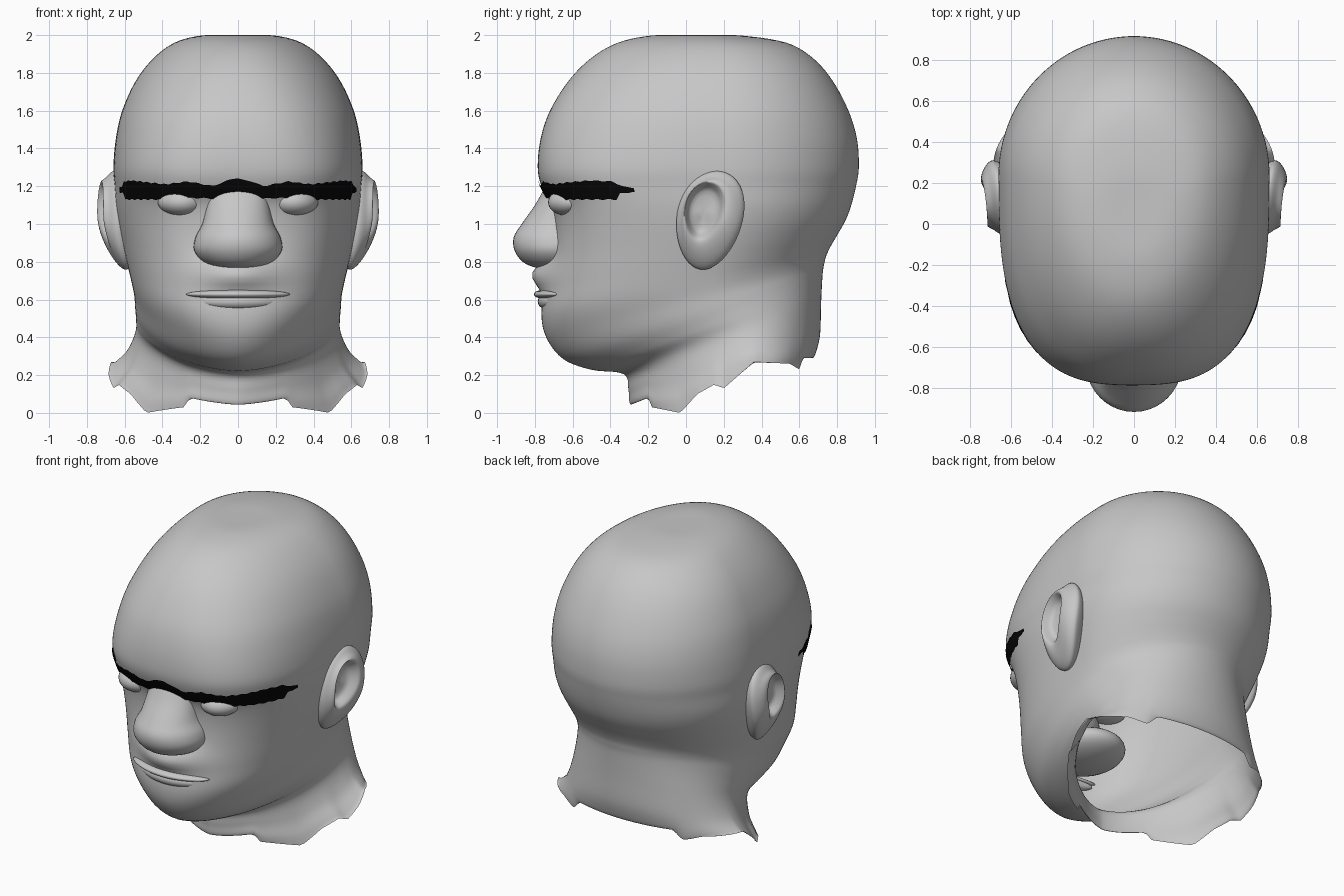
import bpy, bmesh, math

cube = bpy.data.objects.get("Cube")
if cube:
    bpy.data.objects.remove(cube, do_unlink=True)


def material(name, r, g, b):
    m = bpy.data.materials.new(name)
    m.use_nodes = True
    m.diffuse_color = (r, g, b, 1)
    m.node_tree.nodes["Principled BSDF"].inputs["Base Color"].default_value = (r, g, b, 1)
    return m


SKIN = material("grey skin", 0.57, 0.57, 0.57)
BLACK = material("brow black", 0.002, 0.002, 0.002)


def loft(name, rings, mat, cap_first=False, cap_last=False, closed=True):
    """Skin a list of equal point rings."""
    bm = bmesh.new()
    rows = [[bm.verts.new(p) for p in ring] for ring in rings]
    count = len(rows[0])
    for a, b in zip(rows, rows[1:]):
        for i in range(count if closed else count - 1):
            j = (i + 1) % count
            bm.faces.new((a[i], a[j], b[j], b[i]))
    if cap_first:
        bm.faces.new(rows[0])
    if cap_last:
        bm.faces.new(rows[-1])
    bmesh.ops.recalc_face_normals(bm, faces=bm.faces)
    mesh = bpy.data.meshes.new(name)
    bm.to_mesh(mesh)
    bm.free()
    mesh.materials.append(mat)
    mesh.shade_smooth()
    ob = bpy.data.objects.new(name, mesh)
    bpy.context.scene.collection.objects.link(ob)


def blob(name, centre, radii, bend=0.0):
    """Smooth ellipsoid whose ends curve backwards by bend."""
    bm = bmesh.new()
    bmesh.ops.create_uvsphere(bm, u_segments=32, v_segments=16, radius=1)
    for v in bm.verts:
        v.co.y = v.co.y * radii[1] + bend * v.co.x ** 2
        v.co.x *= radii[0]
        v.co.z *= radii[2]
    mesh = bpy.data.meshes.new(name)
    bm.to_mesh(mesh)
    bm.free()
    mesh.materials.append(SKIN)
    mesh.shade_smooth()
    ob = bpy.data.objects.new(name, mesh)
    ob.location = centre
    bpy.context.scene.collection.objects.link(ob)


def lerp_table(points, t):
    for (a, fa), (b, fb) in zip(points, points[1:]):
        if t <= b:
            return fa + (fb - fa) * max(0, t - a) / (b - a)
    return points[-1][1]


def catmull(rows, steps):
    out = []
    for i in range(len(rows) - 1):
        p = [rows[max(0, min(len(rows) - 1, i + k))] for k in (-1, 0, 1, 2)]
        for s in range(steps):
            t = s / steps
            out.append([b + 0.5 * t * (c - a + t * (2*a - 5*b + 4*c - d + t * (3*(b - c) + d - a)))
                        for a, b, c, d in zip(*p)])
    return out + [list(rows[-1])]


def power(v, e):
    return math.copysign(abs(v) ** e, v)


# Skull sections: height, front y, back y, half width
SKULL = [(2, -.03, .13, .05), (1.997, -.19, .3, .2), (1.96, -.36, .53, .335),
         (1.88, -.5, .67, .445), (1.76, -.62, .775, .54), (1.6, -.72, .86, .613),
         (1.45, -.77, .905, .647), (1.3, -.785, .915, .66), (1.2, -.765, .9, .655),
         (1.1, -.715, .875, .65)]
# Jaw and neck: front z, back z, front y, back y, half width, squareness, torn edge share
JAW = [(.98, 1.02, -.7, .845, .635, 2.75, 0), (.84, .94, -.71, .8, .612, 2.6, 0),
       (.68, .88, -.735, .765, .587, 2.45, 0), (.53, .83, -.765, .742, .565, 2.25, 0),
       (.4, .79, -.74, .732, .55, 2, 0), (.285, .75, -.65, .725, .545, 1.85, 0),
       (.228, .68, -.5, .72, .54, 1.75, 0), (.205, .57, -.33, .715, .543, 1.7, 0),
       (.16, .47, -.305, .71, .59, 1.6, .3), (.1, .39, -.3, .69, .65, 1.55, .65),
       (.04, .3, -.29, .67, .685, 1.5, 1)]
EDGE = [(-.3, .04), (-.2, .08), (-.18, .03), (-.03, 0), (.06, .1), (.15, .15), (.2, .13),
        (.28, .2), (.36, .27), (.55, .26), (.6, .23), (.62, .29), (.7, .29)]


def skull_row(z, yf, yb, w):
    return (z, z, yf, yb, w, 2.85 - 1.2 * max(0, z - 1.3), 0)


def section(row, a, grow=0.0):
    """Point at angle a on one head section."""
    zf, zb, yf, yb, w, n, torn = row
    yc = yf + 0.6 * (yb - yf)
    if math.sin(a) > 0:
        n, depth = 2, yb - yc
    else:
        depth = yc - yf
    x = (w + grow) * power(math.cos(a), 2 / n)
    y = yc + (depth + grow) * power(math.sin(a), 2 / n)
    z = zf + (zb - zf) * (y - yf) / (yb - yf)
    z += torn * (lerp_table(EDGE, y) - z)
    # Muzzle swelling between nose and lips
    if y < -.4:
        y -= .09 * math.exp(-(x / .19) ** 2 - ((z - .735) / .085) ** 2)
    return (x, y, z)


# Head and neck, an open shell with a torn lower edge
rows = catmull([skull_row(*r) for r in SKULL] + JAW, 5)
SEG = 160
loft("head_and_neck", [[section(r, math.tau * i / SEG) for i in range(SEG)] for r in rows],
     SKIN, cap_first=True)

# Brow band, a thin strip following the forehead
TOP = [(0, 1.24), (.06, 1.23), (.13, 1.2), (.26, 1.225), (.38, 1.21), (.55, 1.23),
       (.592, 1.225), (.608, 1.195), (.65, 1.19)]
LOW = [(0, 1.15), (.12, 1.135), (.3, 1.14), (.4, 1.13), (.59, 1.13), (.6, 1.165), (.65, 1.17)]
skull_rows = [r for r in rows if r[0] == r[1]]


def on_skull(z, a, grow):
    for hi, lo in zip(skull_rows, skull_rows[1:]):
        if lo[0] <= z <= hi[0]:
            t = (z - lo[0]) / (hi[0] - lo[0])
            return section([l + (h - l) * t for h, l in zip(hi, lo)], a, grow)


band = [[], [], [], [], []]
STEPS = 120
for i in range(STEPS + 1):
    a = math.radians(-90 + 67.5 * (2 * i / STEPS - 1))
    x = abs(on_skull(1.18, a, 0)[0])
    ragged = 0.003 * math.sin(i * 1.3)
    hi, lo = lerp_table(TOP, x) + ragged, lerp_table(LOW, x) - ragged
    for k, strip in enumerate(band):
        strip.append(on_skull(lo + (hi - lo) * k / 4, a, 0.009))
loft("brow_band", band, BLACK, closed=False)

# Nose, lofted downwards from the bridge to the bulb
NOSE = [(1.18, .15, -.755), (1.1, .165, -.8), (1, .19, -.87), (.93, .225, -.912),
        (.86, .232, -.908), (.8, .185, -.865), (.77, .11, -.8), (.762, .03, -.74)]
nose = []
for z, w, tip in catmull(NOSE, 4):
    nose.append([(w * math.cos(math.tau * i / 40),
                  -.68 + (tip + .68) * math.sin(math.tau * i / 40), z) for i in range(40)])
loft("nose", nose, SKIN, True, True)

# Mouth: two lips and the inner cavity
blob("upper_lip", (0, -.75, .628), (.275, .055, .024), .06)
blob("lower_lip", (0, -.735, .59), (.24, .05, .042), .06)
blob("mouth_cavity", (0, -.45, .65), (.23, .25, .1))

# Ears: scale, outward x, shift of the centre towards the ear canal
EAR = [(.7, .55, 0), (.9, .61, 0), (1, .655, 0), (.98, .68, 0), (.86, .705, .1), (.72, .725, .5),
       (.6, .728, .9), (.52, .705, 1), (.4, .67, 1), (.1, .655, 1)]


def ear(side, name):
    rings = []
    for s, out, shift in catmull(EAR, 3):
        ring = []
        for i in range(48):
            c, n = math.cos(math.tau * i / 48), math.sin(math.tau * i / 48)
            y = .125 - .03 * shift + s * (.175 * c * (1 + .12 * n) + .035 * n)
            z = 1.02 + .05 * shift + s * .26 * n
            x = out + s * (.025 * c - (.01 if n > 0 else .07) * n * n)
            ring.append((side * x, y, z))
        rings.append(ring)
    loft(name + "_ear", rings, SKIN, False, True)


# Each side has an ear and an eyelid bulging under the brow
for side, name in ((1, "left"), (-1, "right")):
    ear(side, name)
    blob(name + "_eyelid", (side * .295, -.635, 1.115), (.13, .095, .07), .03)
